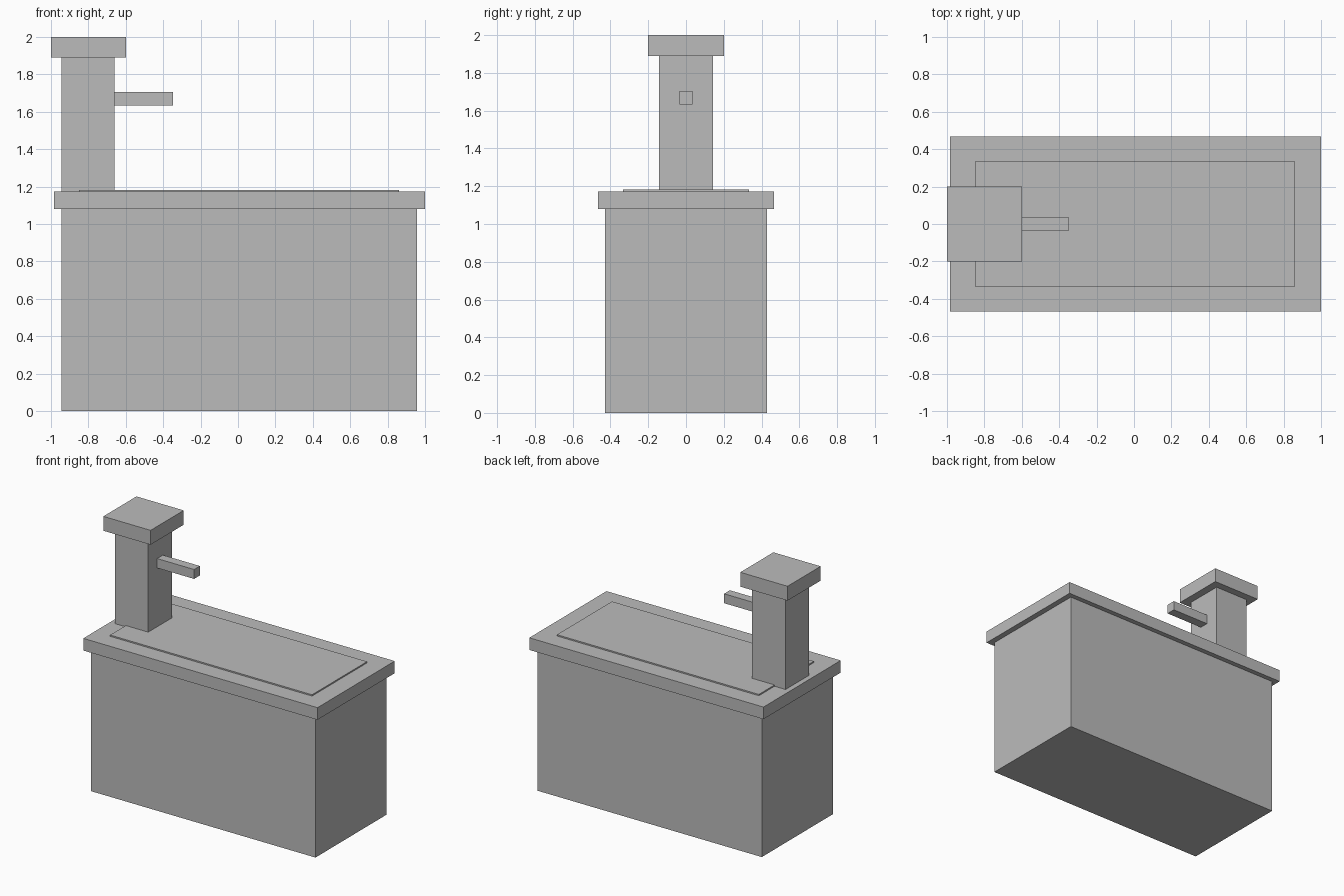
import bpy
import bmesh
from mathutils import Matrix, Vector

cube = bpy.data.objects.get("Cube")
if cube:
    bpy.data.objects.remove(cube, do_unlink=True)

# Single grey finish
GREY = (0.5, 0.5, 0.5, 1.0)
grey = bpy.data.materials.new("plain grey")
grey.use_nodes = True
grey.diffuse_color = GREY
grey.node_tree.nodes["Principled BSDF"].inputs["Base Color"].default_value = GREY


def box(name, x, half_depth, z):
    """Box spanning x and z ranges, symmetric front to back."""
    size = Vector((x[1] - x[0], 2 * half_depth, z[1] - z[0]))
    centre = Vector(((x[0] + x[1]) / 2, 0, (z[0] + z[1]) / 2))
    bm = bmesh.new()
    bmesh.ops.create_cube(bm, size=1.0, matrix=Matrix.LocRotScale(None, None, size))
    mesh = bpy.data.meshes.new(name)
    bm.to_mesh(mesh)
    bm.free()
    mesh.materials.append(grey)
    obj = bpy.data.objects.new(name, mesh)
    obj.location = centre
    bpy.context.collection.objects.link(obj)
    return obj


# Base cabinet with overhanging top and thin raised panel
box("cabinet_body", (-0.943, 0.957), 0.43, (0, 1.08))
box("counter_top", (-0.983, 1.0), 0.467, (1.08, 1.173))
box("raised_panel", (-0.85, 0.86), 0.333, (1.173, 1.183))

# Tower with cap and side arm
box("tower_post", (-0.943, -0.66), 0.143, (1.173, 1.89))
box("tower_cap", (-1.0, -0.6), 0.2, (1.89, 2.0))
box("tower_arm", (-0.66, -0.347), 0.035, (1.633, 1.705))
